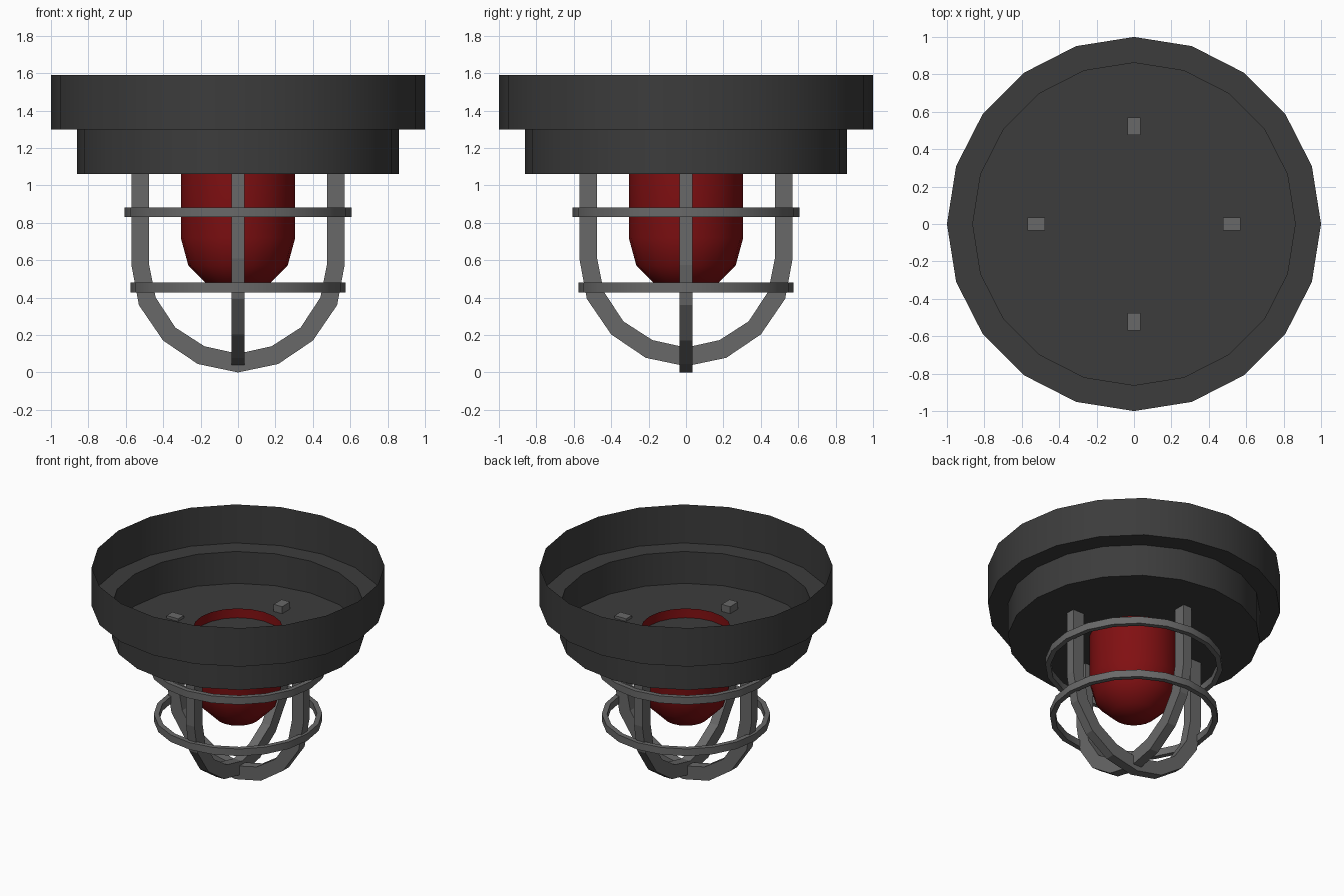
import bpy, bmesh, math

if "Cube" in bpy.data.objects:
    bpy.data.objects.remove(bpy.data.objects["Cube"])

SIDES = 20


def material(name, rgb):
    m = bpy.data.materials.new(name)
    m.diffuse_color = (*rgb, 1)
    m.use_nodes = True
    m.node_tree.nodes["Principled BSDF"].inputs["Base Color"].default_value = m.diffuse_color
    return m


housing_mat = material("dark_metal", (0.045, 0.045, 0.045))
cage_mat = material("cage_metal", (0.14, 0.14, 0.14))
glass_mat = material("red_glass", (0.22, 0.005, 0.006))


def finish(bm, name, mat, angle):
    mesh = bpy.data.meshes.new(name)
    bm.to_mesh(mesh)
    bm.free()
    mesh.materials.append(mat)
    ob = bpy.data.objects.new(name, mesh)
    bpy.context.collection.objects.link(ob)
    bpy.ops.object.select_all(action='DESELECT')
    ob.select_set(True)
    bpy.context.view_layer.objects.active = ob
    bpy.ops.object.shade_smooth_by_angle(angle=math.radians(angle))
    return ob


def lathe(name, profile, mat, closed=False, angle=25):
    """Revolve (radius, z) points around z; a point at radius 0 closes the end."""
    bm = bmesh.new()
    rings = []
    for r, z in profile:
        if r == 0:
            rings.append([bm.verts.new((0, 0, z))] * SIDES)
        else:
            rings.append([bm.verts.new((r * math.cos(i * math.tau / SIDES),
                                        r * math.sin(i * math.tau / SIDES), z))
                          for i in range(SIDES)])
    pairs = list(zip(rings, rings[1:]))
    if closed:
        pairs.append((rings[-1], rings[0]))
    for a, b in pairs:
        for i in range(SIDES):
            j = (i + 1) % SIDES
            # profiles run from top to bottom on the outside
            quad = [a[i], b[i], b[j], a[j]]
            bm.faces.new(list(dict.fromkeys(quad)))
    return finish(bm, name, mat, angle)


def cage_bar(name, mat, lift, turn):
    """U-shaped flat bar bent under the lamp."""
    outer = [(0.57, 1.08), (0.57, 0.575), (0.53, 0.36), (0.40, 0.17), (0.215, 0.045), (0, 0)]
    inner = [(0.475, 1.08), (0.475, 0.575), (0.44, 0.40), (0.335, 0.24), (0.18, 0.14), (0, 0.10)]

    def full(half):
        return half + [(-x, z) for x, z in reversed(half[:-1])]

    bm = bmesh.new()
    w = 0.035
    sections = []
    for (ox, oz), (ix, iz) in zip(full(outer), full(inner)):
        pts = [(ox, -w, oz), (ox, w, oz), (ix, w, iz), (ix, -w, iz)]
        sections.append([bm.verts.new((x, y, z + lift)) for x, y, z in pts])
    for a, b in zip(sections, sections[1:]):
        for i in range(4):
            j = (i + 1) % 4
            bm.faces.new((a[i], a[j], b[j], b[i]))
    bm.faces.new(sections[0])
    bm.faces.new(sections[-1])
    bmesh.ops.recalc_face_normals(bm, faces=bm.faces)
    ob = finish(bm, name, mat, 10)
    ob.rotation_euler.z = turn
    return ob


# Stepped housing, a thin shell open at the top
lathe("housing", [(1.0, 1.59), (1.0, 1.30), (0.862, 1.30), (0.862, 1.06), (0, 1.06)], housing_mat)

# Red glass dome, its open rim poking through the housing floor
dome = [(0.306, 1.13)] + [(0.306 * math.cos(math.radians(a)), 0.72 - 0.30 * math.sin(math.radians(a)))
                          for a in (0, 30, 60)] + [(0, 0.42)]
lathe("glass_dome", dome, glass_mat, angle=50)

# Crossed guard bars
cage_bar("cage_bar_side", cage_mat, 0, 0)
cage_bar("cage_bar_front", cage_mat, 0.033, math.pi / 2)

# Guard rings
for name, r, z in (("upper_ring", 0.606, 0.83), ("lower_ring", 0.575, 0.428)):
    lathe(name, [(r, z + 0.053), (r, z), (r - 0.036, z), (r - 0.036, z + 0.053)], cage_mat, closed=True)
